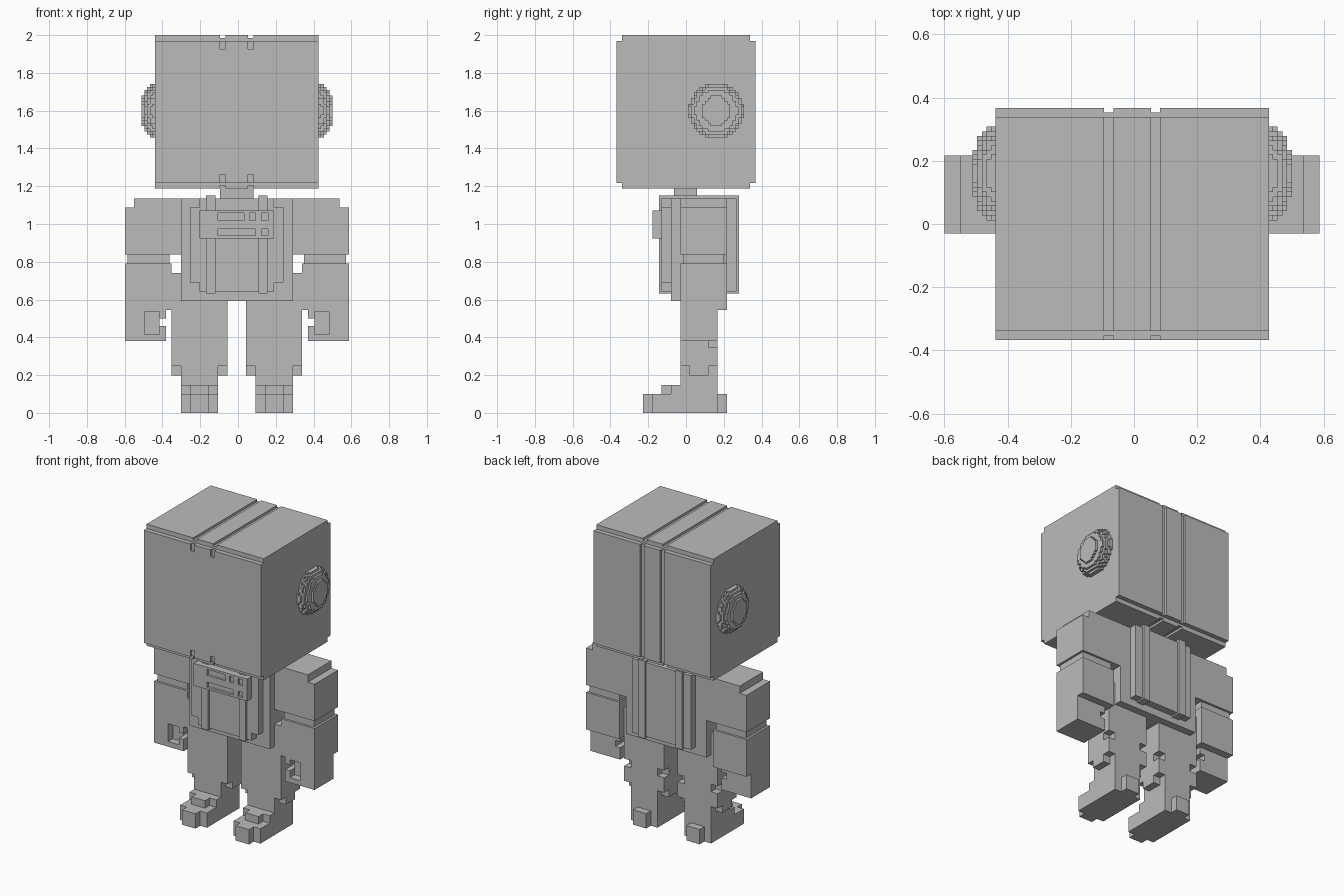
import bpy
import bmesh
from math import sqrt
from mathutils import Vector

default_cube = bpy.data.objects.get("Cube")
if default_cube:
    bpy.data.objects.remove(default_cube, do_unlink=True)

# One plain material for the whole figure
grey = bpy.data.materials.new("plain_grey")
grey.use_nodes = True
colour = (0.5, 0.5, 0.5, 1)
grey.diffuse_color = colour
grey.node_tree.nodes["Principled BSDF"].inputs["Base Color"].default_value = colour

# Block grids: a coarse one for the body and a fine one for the head
body_grid = (0.0494, Vector((-0.006, -0.03, 0)))
head_grid = (0.01481, Vector((-0.006, 0, 0)))


def add_box(bm, box, grid):
    """Add one box given as x, x, y, y, z, z limits in grid steps."""
    step, origin = grid
    low = Vector(box[0::2]) * step + origin
    high = Vector(box[1::2]) * step + origin
    corners = bmesh.ops.create_cube(bm, size=1)["verts"]
    bmesh.ops.scale(bm, vec=high - low, verts=corners)
    bmesh.ops.translate(bm, vec=(low + high) / 2, verts=corners)


def mirrored(box):
    return (-box[1], -box[0]) + tuple(box[2:])


def blocks(name, boxes, grid=body_grid):
    """Make one object out of several boxes."""
    bm = bmesh.new()
    for box in boxes:
        add_box(bm, box, grid)
    mesh = bpy.data.meshes.new(name)
    bm.to_mesh(mesh)
    bm.free()
    mesh.materials.append(grey)
    part = bpy.data.objects.new(name, mesh)
    bpy.context.collection.objects.link(part)
    return part


def pair(name, boxes, grid=body_grid):
    """Make a left part and its mirrored right twin."""
    blocks("left_" + name, boxes, grid)
    blocks("right_" + name, [mirrored(box) for box in boxes], grid)


def carve(part, boxes, grid=body_grid):
    """Cut boxes out of a part and discard the cutter."""
    cutter = blocks("cutter", boxes, grid)
    cutter.hide_render = True
    modifier = part.modifiers.new("carve", "BOOLEAN")
    modifier.operation = "DIFFERENCE"
    modifier.solver = "EXACT"
    modifier.use_self = True
    modifier.object = cutter
    graph = bpy.context.evaluated_depsgraph_get()
    carved = bpy.data.meshes.new_from_object(part.evaluated_get(graph))
    part.modifiers.clear()
    part.data = carved
    bpy.data.objects.remove(cutter, do_unlink=True)


# Head: a large box with stepped edges and two grooves running round it
side, depth, bottom, top = 29.2, 24.8, 80.2, 135
head = blocks("head", [
    (-side, side, -depth, depth, bottom + 2, top - 2),
    (-side, side, 2 - depth, depth - 2, bottom, top),
], head_grid)
grooves = [
    (4, 6, -26, 26, top - 1, top + 1),
    (4, 6, -26, 26, bottom - 1, bottom + 1),
    (4, 6, depth - 1, 26, bottom - 1, top + 1),
    (4, 6, -26, 1 - depth, top - 5, top + 1),
    (4, 6, -26, 1 - depth, bottom - 1, bottom + 5),
]
carve(head, grooves + [mirrored(groove) for groove in grooves], head_grid)

# Ears: stepped domes made of stacked block discs
ear_y, ear_z, ear_radius = 10.8, 108, 9.8
ear_rows = []
for layer in range(5):
    radius = ear_radius * sqrt(1 - (layer / 4.75) ** 2)
    reach = int(radius)
    for row in range(-reach, reach + 1):
        half = round(sqrt(radius * radius - row * row))
        if half:
            ear_rows.append((side - 1, side + layer + 0.9,
                             ear_y - half, ear_y + half,
                             ear_z + row - 0.5, ear_z + row + 0.5))
pair("ear", ear_rows, head_grid)

# Neck and torso
blocks("neck", [(-1.8, 1.8, -0.7, 1.8, 22, 24.5)])
blocks("torso", [(-6, 6, -1, 5, 12, 23)])
blocks("chest_plate", [(-5, 5, -2, -1, 14, 22), (-4, 4, -2, -1, 13, 23)])
blocks("backpack", [(-4.4, 4.4, 5, 6, 13, 23)])
pair("shoulder_strap", [(2.3, 3.3, -2.3, 6.3, 12.8, 23.3)])

# Chest control box with recessed slots and buttons
control_box = blocks("control_box", [(-4, 4, -3, -2, 18.7, 21.7)])
upper_row = (-4, -2.7, 20.6, 21.4)
lower_row = (-4, -2.7, 19, 19.7)
carve(control_box, [
    (-2, 0.75) + upper_row,
    (1.35, 2) + upper_row,
    (2.65, 3.35) + upper_row,
    (-2, 2) + lower_row,
    (2.65, 3.35) + lower_row,
])

# Arms
pair("upper_arm", [(6, 12, 0, 5, 17, 22), (6, 11, 0, 5, 22, 23)])
pair("elbow", [(7.2, 11.7, 0.3, 4.7, 16, 17)])
pair("forearm", [(7, 12, 0, 5, 11, 16)])

# Hands: a hollow grip with a gap in the inner edge
pair("hand", [
    (9.9, 12, 0, 4, 7.7, 11),
    (7.6, 9.9, 0, 4, 7.7, 8.4),
    (7.6, 9.9, 0, 4, 10.8, 11),
    (7.6, 8.3, 0, 4, 8.4, 9.3),
    (7.6, 8.3, 0, 4, 10.1, 10.8),
    (8.3, 9.9, 1, 4, 8.4, 10.8),
])

# Legs with notched knees and stepped cuffs
pair("hip_pad", [(6, 7, 0, 4, 11, 15)])
pair("leg", [
    (1, 7, 0, 4, 8, 12),
    (1, 7, 0, 3, 7, 8),
    (2, 6, 3, 4, 7, 8),
    (1, 7, 0, 4, 5, 7),
    (1, 7, 1, 3, 4, 5),
    (2, 6, 0, 4, 3, 5),
])

# Boots
pair("boot", [
    (2, 6, -3, 4, 0, 2),
    (3, 5, -4, 5, 0, 2),
    (2, 6, -1, 4, 2, 3),
    (3, 5, -2, -1, 2, 3),
])
